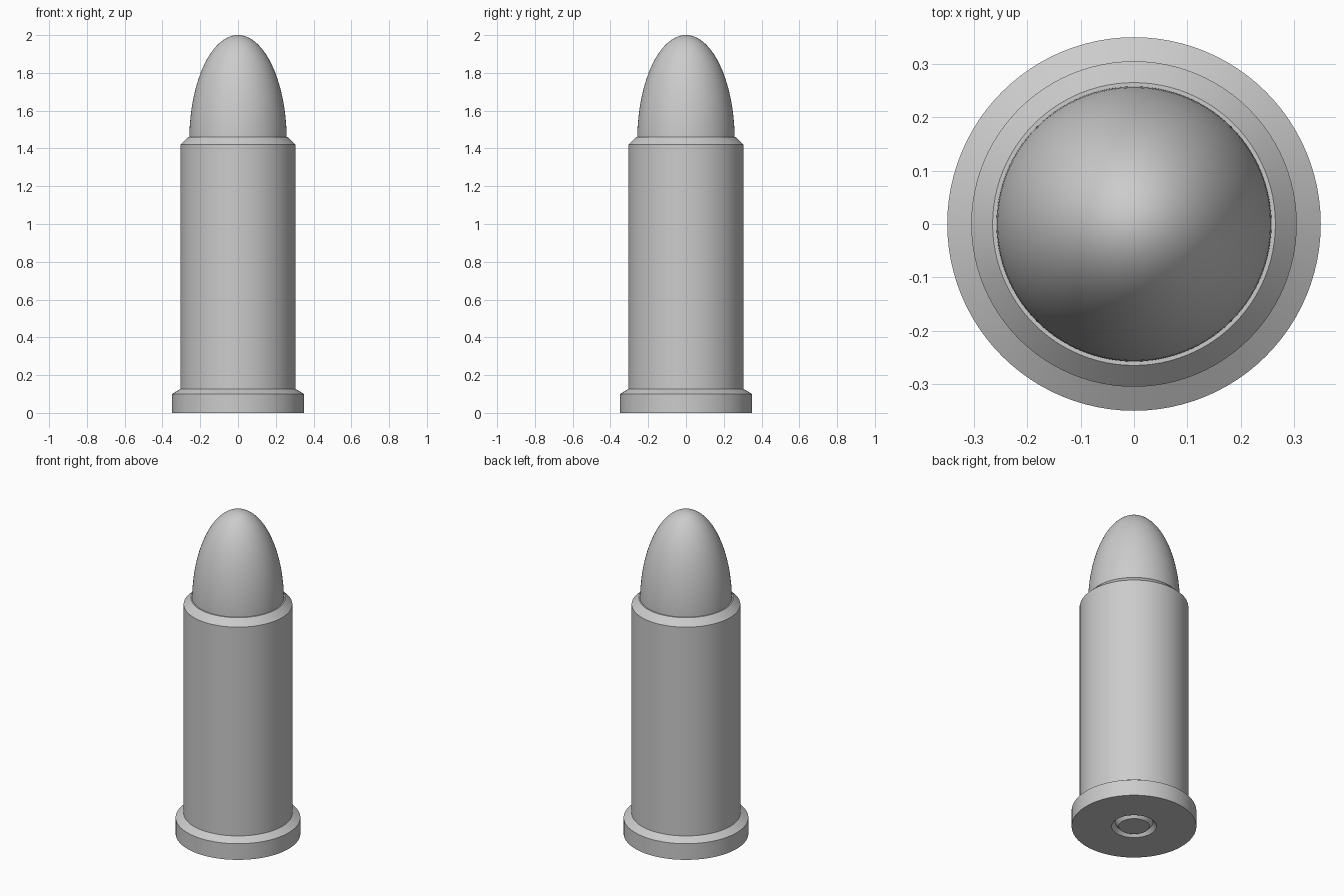
import bpy, math

cube = bpy.data.objects.get("Cube")
if cube:
    bpy.data.objects.remove(cube, do_unlink=True)

SEGMENTS = 96

grey = bpy.data.materials.new("plain_grey")
grey.use_nodes = True
colour = (0.6, 0.6, 0.6, 1)
grey.diffuse_color = colour
grey.node_tree.nodes["Principled BSDF"].inputs["Base Color"].default_value = colour


def lathe(name, profile):
    """Spin an (r, z) profile, listed from bottom to top, about the z axis."""
    verts, faces, rings = [], [], []
    for r, z in profile:
        count = SEGMENTS if r > 0 else 1
        start = len(verts)
        for i in range(count):
            a = math.tau * i / SEGMENTS
            verts.append((r * math.cos(a), r * math.sin(a), z))
        rings.append([start + i % count for i in range(SEGMENTS)])
    for low, high in zip(rings, rings[1:]):
        for i in range(SEGMENTS):
            j = (i + 1) % SEGMENTS
            loop = (low[i], low[j], high[j], high[i])
            faces.append(list(dict.fromkeys(loop)))
    mesh = bpy.data.meshes.new(name)
    mesh.from_pydata(verts, [], faces)
    mesh.materials.append(grey)
    obj = bpy.data.objects.new(name, mesh)
    bpy.context.collection.objects.link(obj)
    bpy.ops.object.select_all(action='DESELECT')
    obj.select_set(True)
    bpy.context.view_layer.objects.active = obj
    bpy.ops.object.shade_smooth_by_angle(angle=math.radians(25))
    return obj


# Case: primer face, V groove, rim, straight wall, bevelled mouth
lathe("case", [
    (0, 0), (0.087, 0), (0.106, 0.025), (0.126, 0),
    (0.35, 0), (0.35, 0.10), (0.305, 0.127),
    (0.305, 1.42), (0.265, 1.46), (0.257, 1.46), (0.257, 1.40),
])

# Rounded tip: a half ellipse seated in the case mouth
STEPS = 32
BASE, RADIUS = 1.44, 0.258
tip = [(RADIUS, BASE - 0.04)]
for k in range(STEPS):
    t = math.pi / 2 * k / STEPS
    tip.append((RADIUS * math.cos(t), BASE + (2 - BASE) * math.sin(t)))
tip.append((0, 2))
lathe("tip", tip)
